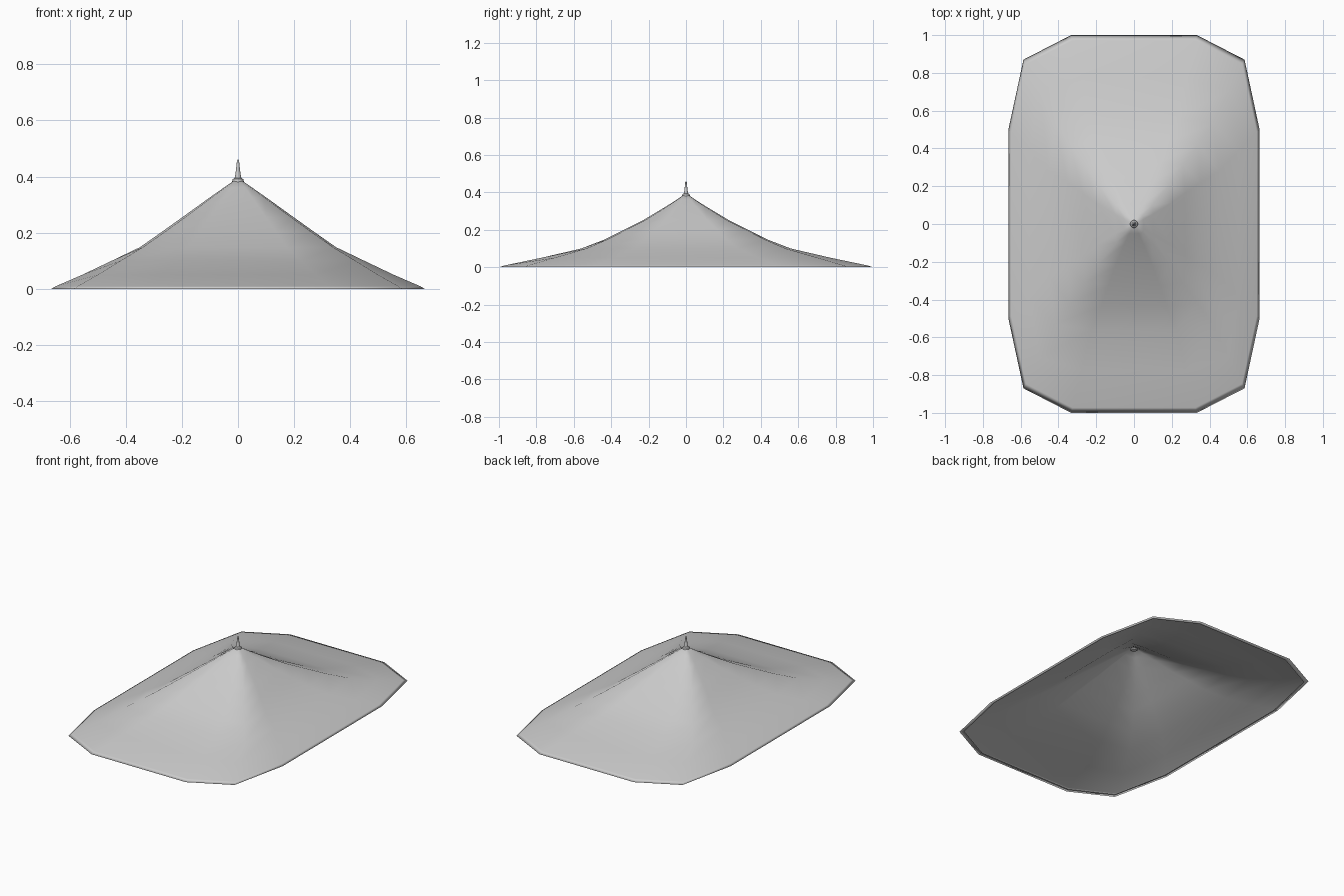
import bpy, bmesh, math

if "Cube" in bpy.data.objects:
    bpy.data.objects.remove(bpy.data.objects["Cube"])

# Rings of the canopy: half width, half depth, height, corner fractions x and y
RINGS = [(0.665, 1.0, 0.0, 0.88, 0.87), (0.555, 0.775, 0.05, 0.90, 0.91),
         (0.45, 0.56, 0.10, 0.93, 0.95), (0.35, 0.435, 0.148, 0.97, 0.97),
         (0.27, 0.325, 0.204, 0.96, 0.96), (0.20, 0.225, 0.254, 0.95, 0.95),
         (0.10, 0.105, 0.326, 0.93, 0.93), (0.05, 0.05, 0.361, 0.9, 0.9),
         (0.015, 0.015, 0.385, 0.85, 0.85)]


def ring_points(hx, hy, z, cx, cy):
    quarter = [(1, 0.5), (cx, cy), (0.5, 1)]
    pts = quarter + [(-x, y) for x, y in reversed(quarter)]
    pts += [(-x, -y) for x, y in pts]
    return [(x * hx, y * hy, z) for x, y in pts]


def loft(name, rings, cap_bottom):
    bm = bmesh.new()
    loops = [[bm.verts.new(p) for p in r] for r in rings]
    for a, b in zip(loops, loops[1:]):
        n = len(a)
        for i in range(n):
            j = (i + 1) % n
            bm.faces.new((a[i], a[j], b[j], b[i]))
    bm.faces.new(loops[-1])
    if cap_bottom:
        bm.faces.new(list(reversed(loops[0])))
    for f in bm.faces:
        f.smooth = True
    me = bpy.data.meshes.new(name)
    bm.to_mesh(me)
    bm.free()
    ob = bpy.data.objects.new(name, me)
    bpy.context.collection.objects.link(ob)
    return ob


# Canopy with a thin rolled rim around the hem
rim = [ring_points(0.645, 0.975, 0.0, 0.88, 0.87)]
shell = [ring_points(*r) for r in RINGS]
hem = ring_points(0.65, 0.972, 0.009, 0.88, 0.87)
loft("canopy", rim + [shell[0], hem] + shell[1:], False)

# Pointed finial on the peak
PROFILE = [(0.016, 0.375), (0.021, 0.381), (0.019, 0.391), (0.012, 0.395),
           (0.009, 0.41), (0.006, 0.435), (0.004, 0.455), (0.001, 0.46)]
N = 16
finial = loft("finial", [[(r * math.cos(2 * math.pi * i / N), r * math.sin(2 * math.pi * i / N), z)
                          for i in range(N)] for r, z in PROFILE], True)
bpy.context.view_layer.objects.active = finial
finial.select_set(True)
bpy.ops.object.shade_smooth_by_angle(angle=math.radians(40))
